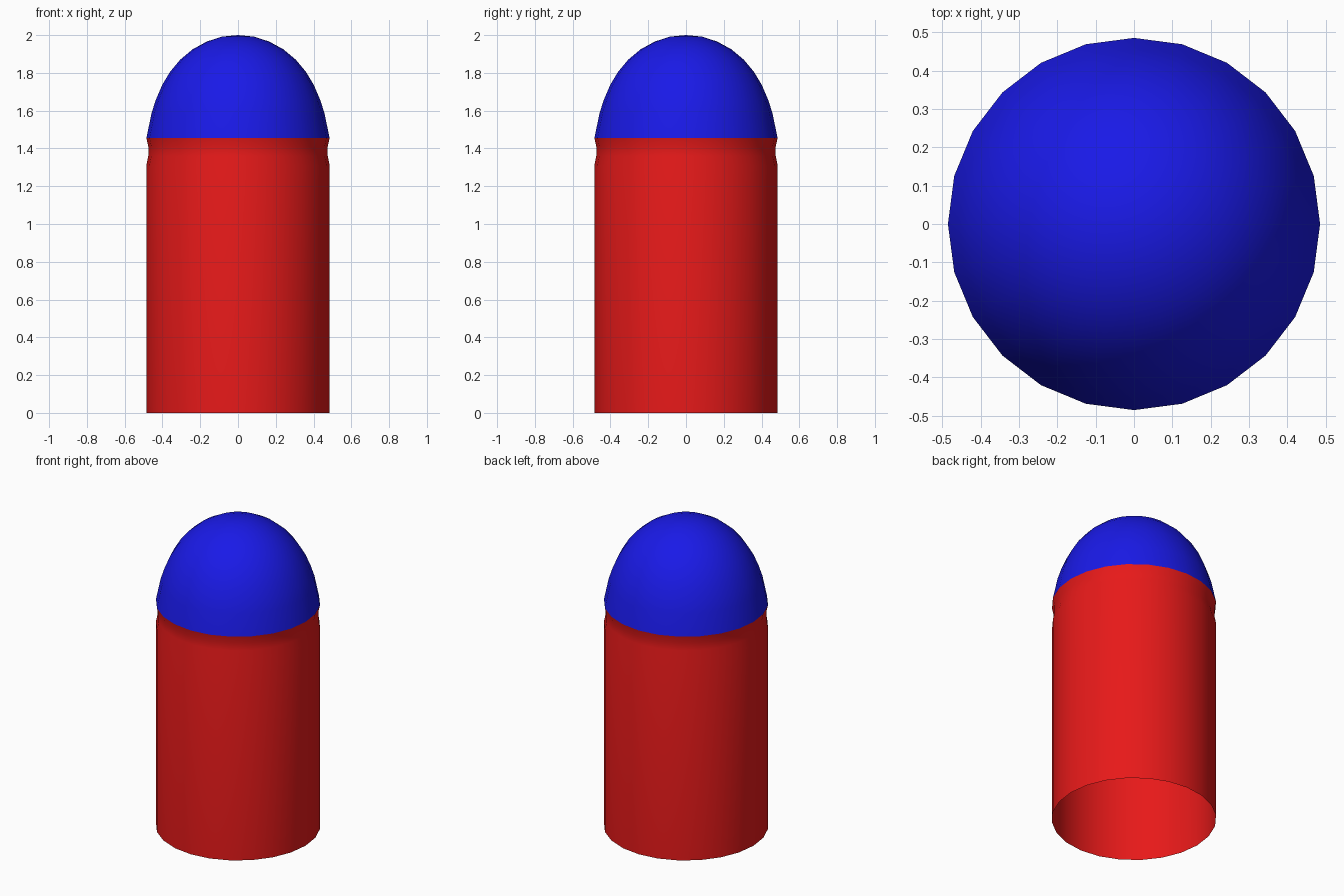
import bpy, bmesh, math

if "Cube" in bpy.data.objects:
    bpy.data.objects.remove(bpy.data.objects["Cube"])

SIDES = 24


def material(name, color):
    mat = bpy.data.materials.new(name)
    mat.diffuse_color = color
    mat.use_nodes = True
    mat.node_tree.nodes["Principled BSDF"].inputs["Base Color"].default_value = mat.diffuse_color
    return mat


def lathe(name, profile, mat):
    """Revolve (radius, z) points, listed bottom to top, around z."""
    bm = bmesh.new()
    verts = [bm.verts.new((r, 0, z)) for r, z in profile]
    edges = [bm.edges.new(pair) for pair in zip(verts, verts[1:])]
    bmesh.ops.spin(bm, geom=verts + edges, cent=(0, 0, 0), axis=(0, 0, 1),
                   angle=math.tau, steps=SIDES, use_duplicate=False)
    bmesh.ops.remove_doubles(bm, verts=bm.verts, dist=1e-4)
    bmesh.ops.recalc_face_normals(bm, faces=bm.faces)
    mesh = bpy.data.meshes.new(name)
    bm.to_mesh(mesh)
    bm.free()
    mesh.materials.append(mat)
    for poly in mesh.polygons:
        poly.use_smooth = True
    obj = bpy.data.objects.new(name, mesh)
    bpy.context.collection.objects.link(obj)
    return obj


red = material("red", (0.8, 0.01, 0.01, 1))
blue = material("blue", (0.01, 0.01, 0.8, 1))

# Open-bottomed tube with a shallow groove under the cap
lathe("body", [(0.485, 0), (0.485, 1.31), (0.475, 1.36),
               (0.475, 1.41), (0.485, 1.455)], red)

# Domed cap
lathe("dome", [(0.485, 1.455), (0.457, 1.59), (0.434, 1.66), (0.402, 1.735),
               (0.36, 1.805), (0.306, 1.87), (0.24, 1.925), (0.165, 1.966),
               (0.085, 1.992), (0, 2.0)], blue)
